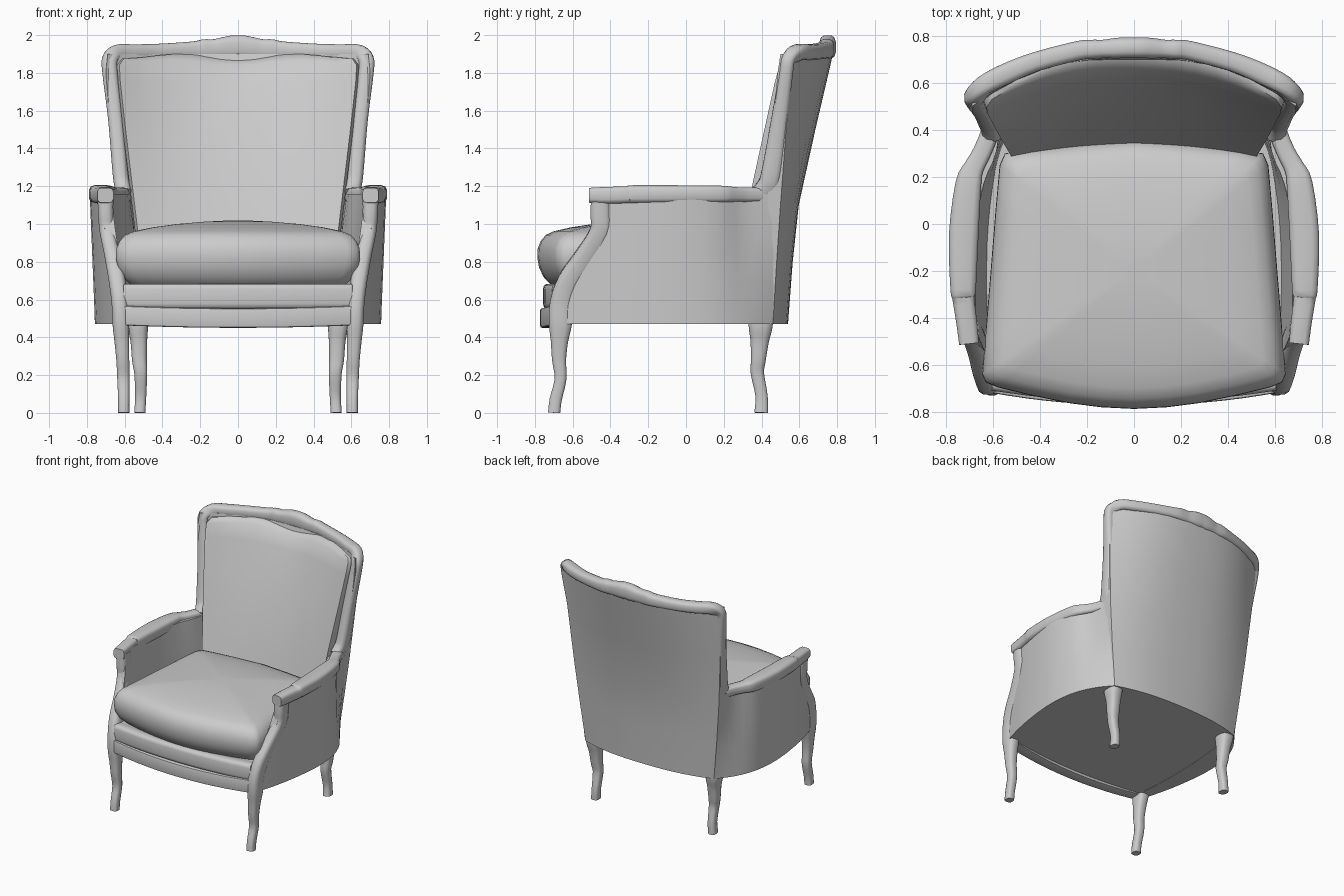
import bpy, bmesh, math
from mathutils import Vector

if "Cube" in bpy.data.objects:
    bpy.data.objects.remove(bpy.data.objects["Cube"], do_unlink=True)

grey = bpy.data.materials.new("plain_grey")
grey.use_nodes = True
grey.diffuse_color = (0.6, 0.6, 0.6, 1)
grey.node_tree.nodes["Principled BSDF"].inputs["Base Color"].default_value = (0.6, 0.6, 0.6, 1)


def loft(name, rings, angle=45):
    """Skin a list of equal closed rings and cap both ends."""
    bm = bmesh.new()
    loops = [[bm.verts.new(p) for p in ring] for ring in rings]
    n = len(loops[0])
    for a, b in zip(loops, loops[1:]):
        for i in range(n):
            j = (i + 1) % n
            bm.faces.new((a[i], a[j], b[j], b[i]))
    bm.faces.new(loops[0])
    bm.faces.new(loops[-1])
    bmesh.ops.recalc_face_normals(bm, faces=bm.faces)
    mesh = bpy.data.meshes.new(name)
    bm.to_mesh(mesh)
    bm.free()
    mesh.materials.append(grey)
    obj = bpy.data.objects.new(name, mesh)
    bpy.context.collection.objects.link(obj)
    bpy.ops.object.select_all(action='DESELECT')
    obj.select_set(True)
    bpy.context.view_layer.objects.active = obj
    bpy.ops.object.shade_smooth_by_angle(angle=math.radians(angle))


def smooth(pts, steps=3):
    """Pass a smooth curve through tuples of any length."""
    pts = [Vector(p) for p in pts]
    ext = [pts[0]] + pts + [pts[-1]]
    out = []
    for a, b, c, d in zip(ext, ext[1:], ext[2:], ext[3:]):
        for k in range(steps):
            t = k / steps
            out.append(0.5 * (2 * b + (c - a) * t + (2 * a - 5 * b + 4 * c - d) * t * t
                              + (3 * b - a - 3 * c + d) * t ** 3))
    return out + [pts[-1]]


def sweep(name, path, ref, power=0.65, steps=3, sides=12):
    """Sweep a rounded section; path rows are x, y, z, half width, half depth."""
    pts = smooth(path, steps)
    pos = [Vector(p[:3]) for p in pts]
    rings = []
    for i, p in enumerate(pts):
        t = (pos[min(i + 1, len(pos) - 1)] - pos[max(i - 1, 0)]).normalized()
        b = Vector(ref)
        b = (b - t * b.dot(t)).normalized()
        n = t.cross(b)
        ring = []
        for k in range(sides):
            a = math.tau * (k + 0.5) / sides
            c, s = math.cos(a), math.sin(a)
            v = pos[i] + n * p[3] * math.copysign(abs(c) ** power, c) \
                + b * p[4] * math.copysign(abs(s) ** power, s)
            v.z = max(v.z, 0)
            ring.append(v)
        rings.append(ring)
    loft(name, rings)


def flip(rows, side):
    return [(r[0] * side,) + tuple(r[1:]) for r in rows]


def mirrored(half):
    """Close a half outline that runs from the front centre to the back centre."""
    return half + [(-x, y) for x, y in reversed(half[1:-1])]


def bow(hw, y_side, y_mid, power=2.5, n=14):
    """Points across the chair from -hw to hw, bowed towards y_mid."""
    us = [-1 + 2 * i / n for i in range(n + 1)]
    return [(u * hw, y_mid - (y_mid - y_side) * abs(u) ** power) for u in us]


# Side panels, arms, posts and legs, one set per side
panel = [(.65, -.67, .725, -.45, .05), (.715, -.42, .755, -.30, .08), (.757, -.1, .785, -.04, .11),
         (.74, .15, .75, .17, .11), (.67, .33, .665, .31, .08), (.57, .46, .64, .49, .07)]
arm = [(.702, -.51, 1.152, .043, .04), (.712, -.42, 1.152, .045, .045), (.727, -.31, 1.155, .048, .045),
       (.727, -.28, 1.158, .055, .048), (.725, -.05, 1.158, .064, .048), (.705, .17, 1.158, .056, .046),
       (.682, .24, 1.157, .044, .04), (.645, .31, 1.155, .04, .038), (.60, .42, 1.155, .04, .038)]
post = [(.702, -.452, 1.15, .043, .052), (.70, -.452, 1.05, .041, .055), (.692, -.455, .96, .041, .055),
        (.665, -.53, .83, .042, .058), (.64, -.62, .70, .045, .06), (.625, -.66, .58, .045, .062),
        (.62, -.665, .47, .045, .062), (.615, -.67, .38, .04, .047), (.61, -.672, .28, .035, .038),
        (.607, -.664, .18, .033, .032), (.605, -.69, .07, .03, .033), (.605, -.698, 0, .03, .033)]
back_leg = [(.53, .40, .56, .055, .065), (.53, .395, .46, .055, .065), (.525, .39, .38, .045, .05),
            (.522, .383, .28, .04, .04), (.515, .378, .21, .035, .036), (.515, .40, .09, .03, .033),
            (.52, .398, 0, .03, .037)]
for side, label in ((1, "left"), (-1, "right")):
    rings = []
    for xb, yb, xt, yt, thick in smooth(panel):
        outer, inner = [], []
        for k in range(4):
            t = k / 3
            x, y, z = xb + (xt - xb) * t, yb + (yt - yb) * t, .47 + .69 * t
            outer.append((side * x, y, z))
            inner.append((side * (x - thick * (1.4 - .4 * t)), y, z))
        rings.append(outer + inner[::-1])
    loft(label + "_side_panel", rings)
    sweep(label + "_arm_rest", flip(arm, side), (0, 0, 1), power=.5)
    sweep(label + "_front_post_and_leg", flip(post, side), (0, 1, 0))
    sweep(label + "_back_leg", flip(back_leg, side), (0, 1, 0))

# Curved back shell: rows of z, half width, side y, middle y
rings = []
for z, hw, ys, ym in ((.47, .57, .46, .54), (.8, .61, .48, .565), (1.1, .642, .50, .597),
                      (1.5, .675, .53, .685), (1.8, .70, .555, .755), (1.9, .69, .57, .778)):
    curve = bow(hw, ys, ym)
    rings.append([(x, y, z) for x, y in curve] + [(x, y - .07, z) for x, y in reversed(curve)])
loft("back_shell", rings)

# Wooden frame around the back, with a scalloped crest
half = [(.60, .385, 1.15, .042, .05), (.612, .43, 1.20, .042, .055), (.623, .453, 1.27, .042, .055),
        (.648, .495, 1.55, .04, .045), (.678, .53, 1.80, .041, .037), (.677, .545, 1.875, .042, .037),
        (.635, .592, 1.909, .042, .042), (.55, .637, 1.910, .042, .045), (.42, .69, 1.913, .042, .042),
        (.24, .737, 1.921, .046, .042), (.18, .743, 1.926, .053, .042), (.13, .745, 1.927, .052, .04),
        (.08, .748, 1.932, .057, .044), (.04, .75, 1.936, .062, .045)]
middle = [(0, .75, 1.938, .062, .045)]
sweep("back_frame", half + middle + flip(half[::-1], -1), (0, 1, 0))

# Padded back panel with rolled edges
rings = []
for z, hw, ys, ym in ((.85, .53, .275, .33), (1.0, .55, .31, .37), (1.25, .58, .36, .44),
                      (1.5, .61, .415, .53), (1.75, .638, .47, .62), (1.84, .643, .495, .665),
                      (1.875, .62, .53, .715)):
    curve = bow(hw - .015, ys, ym, 2.2)
    front = [(-hw, ys + .04)] + curve + [(hw, ys + .04)]
    ring = [(x, y, z) for x, y in front] + [(x, y + .03, z) for x, y in reversed(front)]
    lift = .025 if z > 1.8 else 0
    rings.append([(x, y, h + lift * math.sin(math.pi * x / hw) ** 2) for x, y, h in ring])
loft("back_padding", rings, 50)

# Seat base with a flat underside
sides = [(p[0] - .02, p[1]) for p in smooth(panel)]
plan = [(0, -.74), (.3, -.73), (.58, -.69)] + sides + \
       [(x, y - .01) for x, y in reversed(bow(.55, .46, .535)) if x >= 0]
loft("seat_base", [[(x, y, z) for x, y in mirrored(plan)] for z in (.472, .68)])


# Bowed front rails
def rail(name, hw, y_side, y_mid, z_side, z_mid, depth, height, power):
    rows = []
    for x, y in bow(hw, y_side, y_mid, 2, 8):
        rows.append((x, y, z_mid + (z_side - z_mid) * (x / hw) ** 2, depth, height))
    sweep(name, rows, (0, 0, 1), power, 2)


rail("upper_front_rail", .60, -.665, -.713, .617, .617, .045, .066, .4)
rail("front_apron", .60, -.675, -.728, .515, .502, .045, .052, .2)

# Domed seat cushion
outline = [(0, -.787), (.14, -.78), (.28, -.762), (.45, -.727), (.58, -.695), (.63, -.675), (.646, -.64),
           (.635, -.5), (.61, -.2), (.59, .05), (.572, .25), (.55, .30), (.45, .318), (.25, .34), (0, .36)]
cy = -.2
rings = []
for z, s in ((.67, .85), (.685, .89), (.72, .945), (.77, .985), (.82, 1), (.87, .997), (.91, .97),
             (.942, .925), (.962, .85), (.982, .7), (1.0, .5), (1.012, .28), (1.018, .1)):
    rings.append([(x * s, cy + (y - cy) * s, z) for x, y in mirrored(outline)])
loft("seat_cushion", rings, 60)
